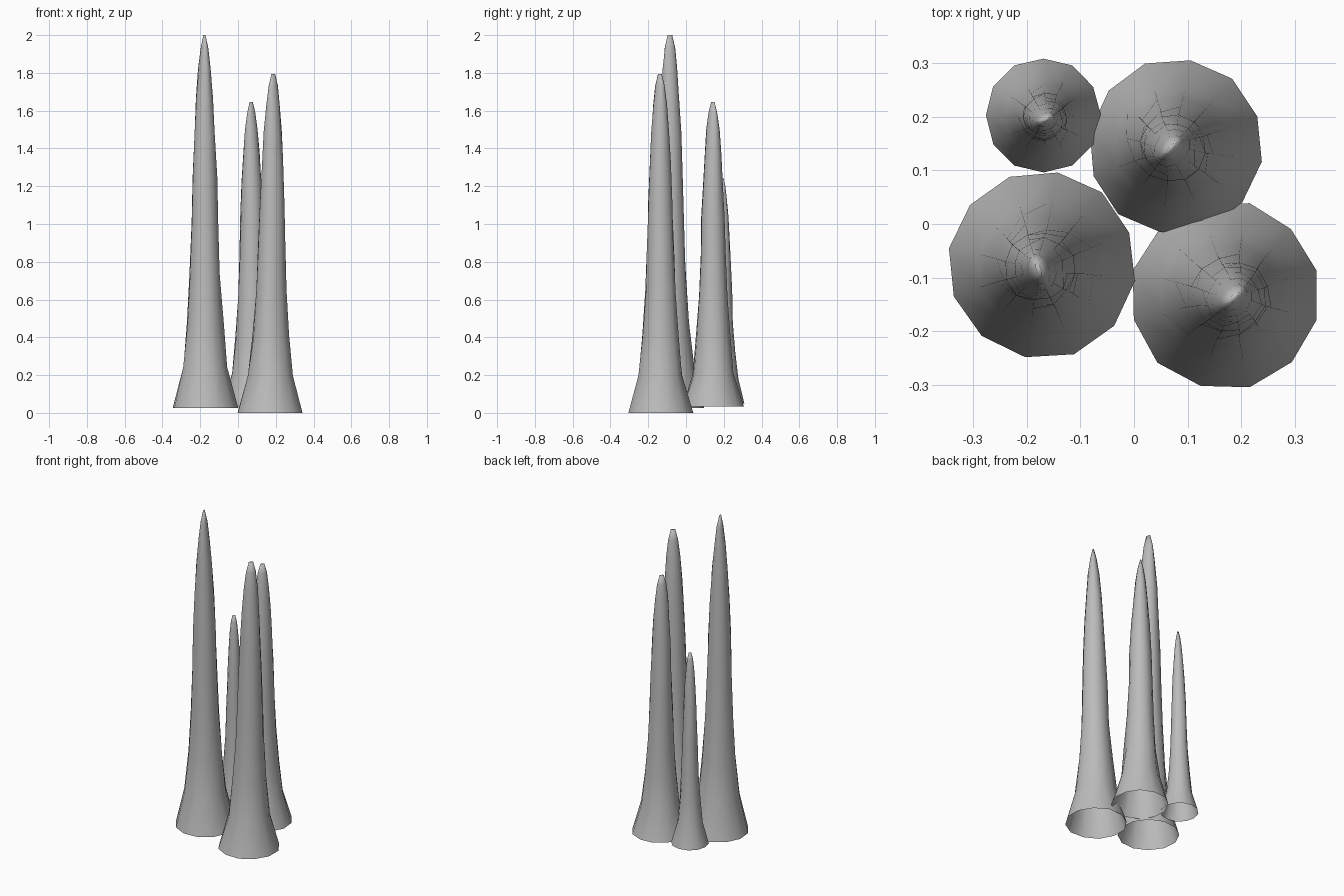
import bpy, bmesh, math, random

cube = bpy.data.objects.get("Cube")
if cube:
    bpy.data.objects.remove(cube, do_unlink=True)

random.seed(4)
SIDES = 12

stone = bpy.data.materials.new("grey stone")
stone.use_nodes = True
GREY = (0.5, 0.5, 0.5, 1.0)
stone.diffuse_color = GREY
stone.node_tree.nodes["Principled BSDF"].inputs["Base Color"].default_value = GREY

# Height fraction, radius fraction, squash across the ridge
PROFILE = [(0, 1, 1), (.11, .68, 1), (.23, .55, 1), (.36, .46, 1), (.5, .41, 1),
           (.62, .375, 1), (.74, .33, .95), (.83, .285, .9), (.91, .23, .8),
           (.965, .165, .65), (1, .075, .35)]


def spire(name, base, tip, radius, ridge):
    """Open-bottomed tapering spire whose tip flattens into a small ridge."""
    bm = bmesh.new()
    rings = []
    ca, sa = math.cos(ridge), math.sin(ridge)
    for t, r, squash in PROFILE:
        cx, cy, cz = (b + (p - b) * t for b, p in zip(base, tip))
        wobble = 0.015 if t < 0.1 else 0.04
        ring = []
        for i in range(SIDES):
            a = 2 * math.pi * i / SIDES
            rr = radius * r * (1 + random.uniform(-wobble, wobble))
            u, v = rr * math.cos(a), rr * squash * math.sin(a)
            ring.append(bm.verts.new((cx + u * ca - v * sa, cy + u * sa + v * ca, cz)))
        rings.append(ring)
    for low, high in zip(rings, rings[1:]):
        for i in range(SIDES):
            j = (i + 1) % SIDES
            bm.faces.new((low[i], low[j], high[j], high[i]))
    bm.faces.new(rings[-1])
    for f in bm.faces:
        f.smooth = True
    mesh = bpy.data.meshes.new(name)
    bm.to_mesh(mesh)
    bm.free()
    mesh.materials.append(stone)
    obj = bpy.data.objects.new(name, mesh)
    bpy.context.collection.objects.link(obj)


# The four spires of the cluster
spire("tall_spire", (-.173, -.076, .025), (-.178, -.085, 2.0), .176, math.radians(110))
spire("front_spire", (.17, -.133, 0), (.187, -.138, 1.795), .176, math.radians(45))
spire("back_spire", (.077, .145, .035), (.07, .142, 1.645), .164, math.radians(50))
spire("small_spire", (-.169, .203, .05), (-.165, .195, 1.24), .107, math.radians(30))
